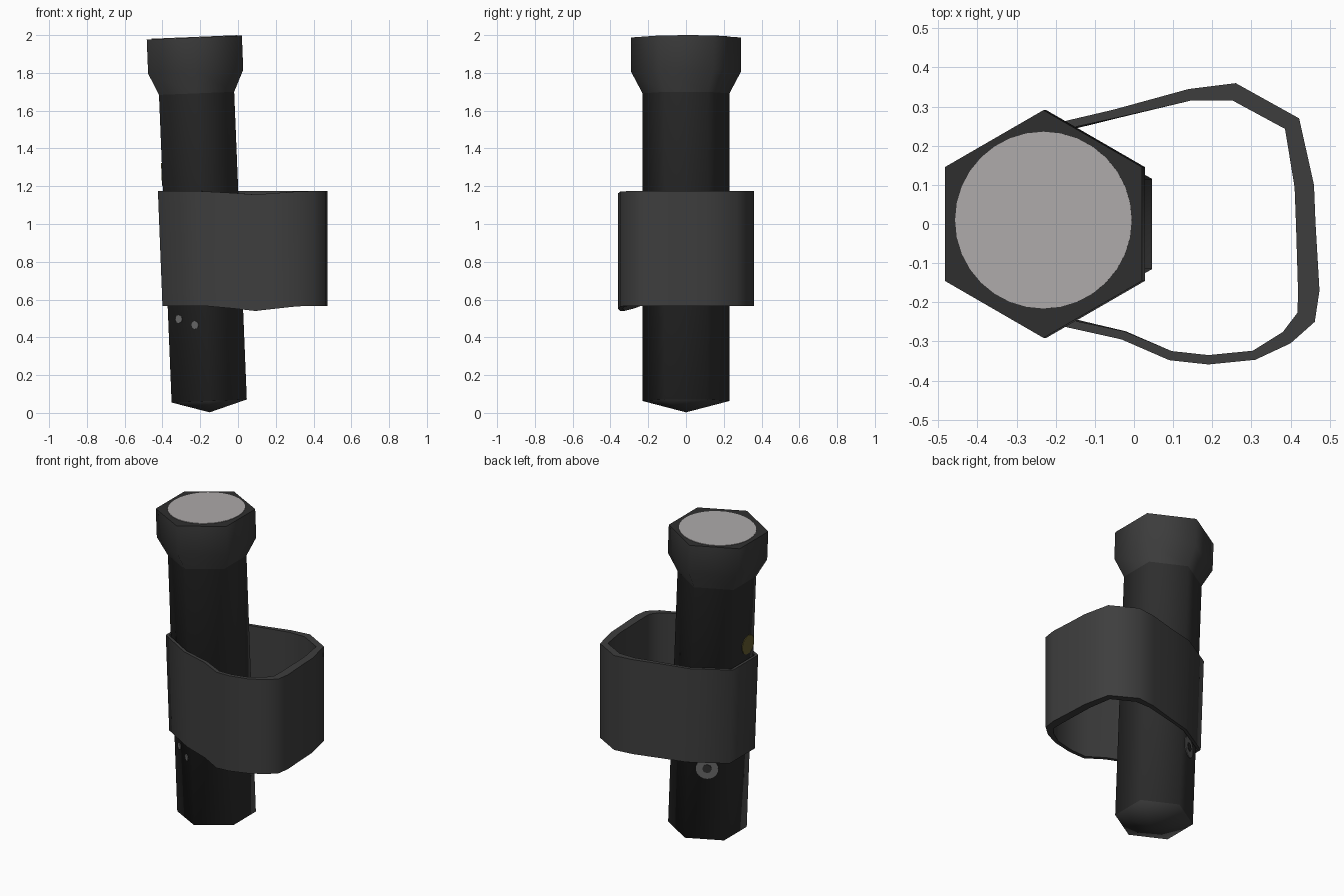
import bpy, bmesh, math
from mathutils import Matrix, Vector

if "Cube" in bpy.data.objects:
    bpy.data.objects.remove(bpy.data.objects["Cube"])


def material(name, r, g, b):
    m = bpy.data.materials.new(name)
    m.diffuse_color = (r, g, b, 1)
    m.use_nodes = True
    m.node_tree.nodes["Principled BSDF"].inputs["Base Color"].default_value = m.diffuse_color
    return m


BODY = material("black_metal", 0.028, 0.028, 0.028)
TRIM = material("dark_grey_metal", 0.045, 0.045, 0.045)
STRAP = material("charcoal_fabric", 0.048, 0.048, 0.048)
LENS = material("pale_glass", 0.42, 0.40, 0.40)
OLIVE = material("olive_switch", 0.13, 0.11, 0.03)
GREY = material("mid_grey", 0.14, 0.14, 0.14)

# The torch leans slightly to the left
TILT = Matrix.Translation((-0.15, 0, 0.003)) @ Matrix.Rotation(-0.041, 4, 'Y')


def finish(name, bm, mats, angle=None):
    bmesh.ops.recalc_face_normals(bm, faces=bm.faces)
    me = bpy.data.meshes.new(name)
    bm.to_mesh(me)
    bm.free()
    for m in mats:
        me.materials.append(m)
    ob = bpy.data.objects.new(name, me)
    bpy.context.collection.objects.link(ob)
    if angle:
        bpy.ops.object.select_all(action='DESELECT')
        ob.select_set(True)
        bpy.context.view_layer.objects.active = ob
        bpy.ops.object.shade_smooth_by_angle(angle=math.radians(angle))
    return ob


# Torch: six-sided lathe with a pointed foot and a flared head
bm = bmesh.new()
rings = []
for r, h in [(0.23, 0.06), (0.23, 1.69), (0.291, 1.805), (0.291, 1.986)]:
    rings.append([bm.verts.new((r * math.sin(i * math.pi / 3),
                                r * math.cos(i * math.pi / 3), h)) for i in range(6)])
tip = bm.verts.new((0, 0, 0))
for i in range(6):
    j = (i + 1) % 6
    bm.faces.new((tip, rings[0][i], rings[0][j])).material_index = 1
    for k in range(3):
        f = bm.faces.new((rings[k][i], rings[k][j], rings[k + 1][j], rings[k + 1][i]))
        f.material_index = 1 if k else 0
bm.faces.new(rings[3])
bm.transform(TILT)
finish("torch_body", bm, [BODY, TRIM], 75)


def plate(name, mat, radius, place, sides=24):
    """Thin disc, placed in the frame of the leaning torch."""
    bm = bmesh.new()
    bmesh.ops.create_cone(bm, cap_ends=True, segments=sides, radius1=radius,
                          radius2=radius, depth=0.004)
    bm.transform(TILT @ place)
    return finish(name, bm, [mat])


def on_side(angle, across, height, lift=0.0):
    """Matrix for a plate on the side face that looks towards the angle."""
    return (Matrix.Rotation(math.radians(angle), 4, 'Z')
            @ Matrix.Translation((0.23 * math.cos(math.pi / 6) + 0.002 + lift, across, height))
            @ Matrix.Rotation(math.pi / 2, 4, 'Y'))


# Lens and small side details
plate("lens", LENS, 0.226, Matrix.Translation((0, 0.01, 1.987)), 32)
plate("side_switch", OLIVE, 0.06, on_side(180, 0.055, 1.27))
plate("ring_mark", GREY, 0.066, on_side(120, 0, 0.52))
plate("ring_centre", BODY, 0.028, on_side(120, 0, 0.52, 0.003), 8)
plate("rivet_left", GREY, 0.021, on_side(240, -0.049, 0.50), 12)
plate("rivet_right", GREY, 0.021, on_side(240, 0.049, 0.465), 12)

# Strap: closed band, outer outline as x, y, thickness
outline = [(-0.195, -0.256, 0.02), (-0.03, -0.295, 0.022), (0.09, -0.348, 0.024),
           (0.19, -0.359, 0.024), (0.31, -0.347, 0.024), (0.40, -0.305, 0.035),
           (0.462, -0.25, 0.05), (0.474, -0.17, 0.055), (0.464, 0.0, 0.05),
           (0.46, 0.10, 0.05), (0.422, 0.27, 0.045), (0.26, 0.36, 0.045),
           (0.14, 0.345, 0.03), (-0.05, 0.292, 0.022), (-0.195, 0.256, 0.02),
           (-0.412, 0.128, 0.02), (-0.412, -0.128, 0.02)]
bm = bmesh.new()
loops = []
n = len(outline)
for i, (x, y, t) in enumerate(outline):
    a, b = outline[i - 1], outline[(i + 1) % n]
    d1 = Vector((x - a[0], y - a[1])).normalized()
    d2 = Vector((b[0] - x, b[1] - y)).normalized()
    d = (d1 + d2).normalized()
    ix, iy = x - d.y * t, y + d.x * t
    # the front side sags a little, the left side follows the lean
    sag = max(0, 1 - abs(x - 0.09) / 0.25) if y < 0 else 0
    lean = 0.0 if x > 0 else min(1, -x / 0.2) * 0.012
    lo, hi = 0.567 - 0.027 * sag, 1.174 - 0.018 * sag
    loops.append([bm.verts.new(v) for v in ((x + lean, y, lo), (x - lean, y, hi),
                                            (ix - lean, iy, hi), (ix + lean, iy, lo))])
for i in range(n):
    p, q = loops[i], loops[(i + 1) % n]
    for k in range(4):
        bm.faces.new((p[k], q[k], q[(k + 1) % 4], p[(k + 1) % 4]))
finish("hand_strap", bm, [STRAP], 65)
